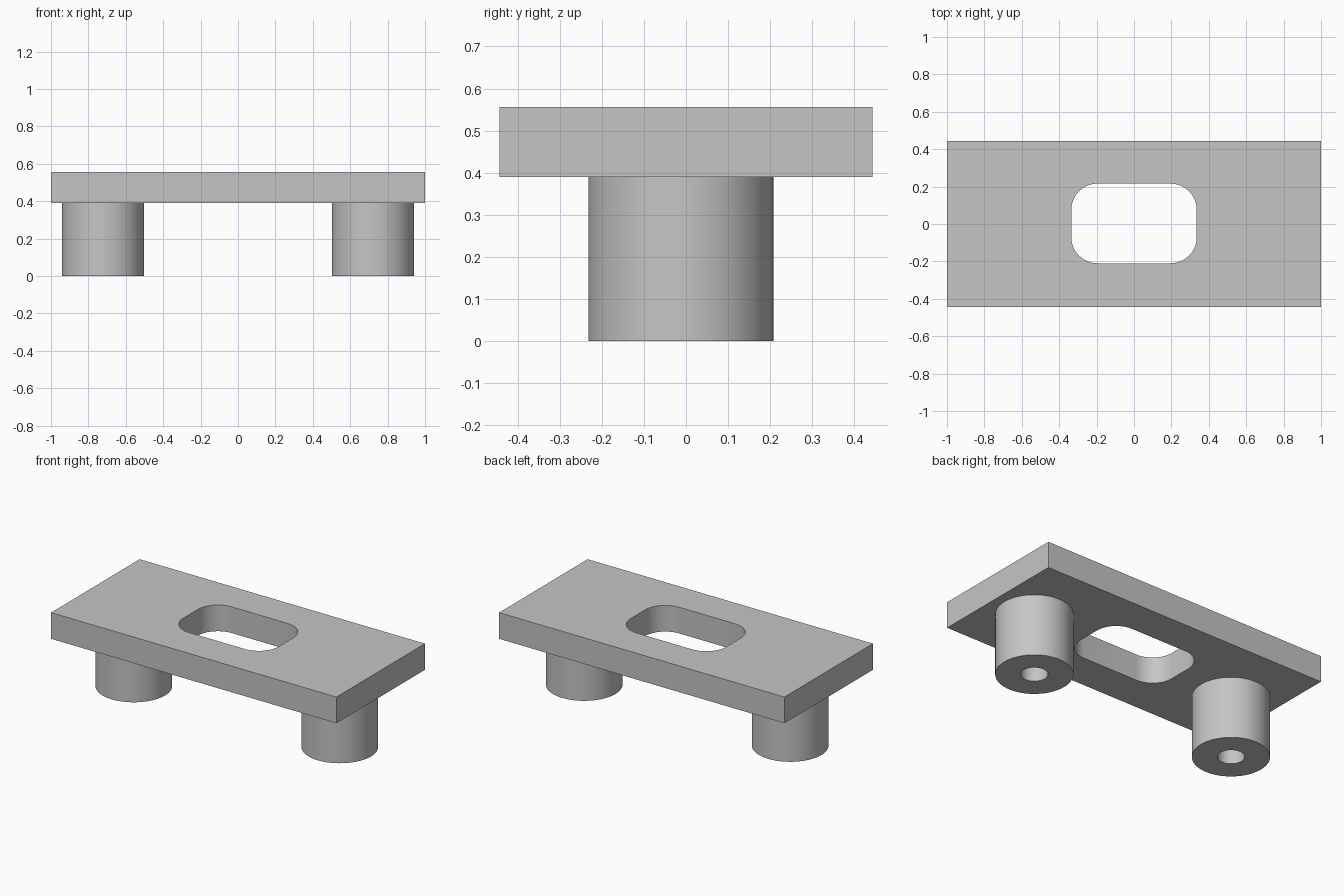
import bpy
import bmesh
from math import cos, sin, pi, radians
from mathutils import Vector

cube = bpy.data.objects.get("Cube")
if cube:
    bpy.data.objects.remove(cube, do_unlink=True)

PLATE_BOTTOM, PLATE_TOP = 0.39, 0.556
HALF_X, HALF_Y = 1.0, 0.443

grey = bpy.data.materials.new("plain grey")
grey.use_nodes = True
colour = (0.56, 0.56, 0.56, 1)
grey.diffuse_color = colour
grey.node_tree.nodes["Principled BSDF"].inputs["Base Color"].default_value = colour


def finish(bm, name):
    """Turn a bmesh into a named, shaded object."""
    bmesh.ops.recalc_face_normals(bm, faces=bm.faces)
    mesh = bpy.data.meshes.new(name)
    bm.to_mesh(mesh)
    bm.free()
    mesh.materials.append(grey)
    obj = bpy.data.objects.new(name, mesh)
    bpy.context.collection.objects.link(obj)
    bpy.ops.object.select_all(action="DESELECT")
    obj.select_set(True)
    bpy.context.view_layer.objects.active = obj
    bpy.ops.object.shade_smooth_by_angle(angle=radians(30))
    return obj


def rounded_rectangle(half_x, half_y, radius, steps, centre_y=0):
    """Outline points, anticlockwise from the right side."""
    points = []
    for quarter, (sx, sy) in enumerate([(1, 1), (-1, 1), (-1, -1), (1, -1)]):
        for i in range(steps + 1):
            a = (quarter + i / steps) * pi / 2
            points.append((sx * (half_x - radius) + radius * cos(a),
                           centre_y + sy * (half_y - radius) + radius * sin(a)))
    return points


def add_loop(bm, points, z):
    verts = [bm.verts.new((x, y, z)) for x, y in points]
    return [bm.edges.new((verts[i - 1], verts[i])) for i in range(len(verts))]


# Flat top plate with a rounded slot through it
bm = bmesh.new()
corners = [(HALF_X, HALF_Y), (-HALF_X, HALF_Y), (-HALF_X, -HALF_Y), (HALF_X, -HALF_Y)]
slot = rounded_rectangle(0.335, 0.213, 0.14, 12, centre_y=0.003)
for outline in (corners, slot):
    lower = add_loop(bm, outline, PLATE_BOTTOM)
    upper = add_loop(bm, outline, PLATE_TOP)
    bmesh.ops.bridge_loops(bm, edges=lower + upper)
for z in (PLATE_BOTTOM, PLATE_TOP):
    rim = [e for e in bm.edges if all(abs(v.co.z - z) < 0.001 for v in e.verts)]
    bmesh.ops.triangle_fill(bm, edges=rim, use_beauty=True, normal=Vector((0, 0, 1)))
finish(bm, "top_plate")

# Round legs with a bore up to the plate, lathed from one profile
for name, x in (("right_leg", -0.722), ("left_leg", 0.722)):
    bm = bmesh.new()
    outer, bore = 0.22, 0.077
    profile = [(outer, PLATE_BOTTOM), (outer, 0), (bore, 0), (bore, PLATE_BOTTOM)]
    verts = [bm.verts.new((r, 0, z)) for r, z in profile]
    edges = [bm.edges.new(pair) for pair in zip(verts, verts[1:])]
    bmesh.ops.spin(bm, geom=verts + edges, cent=(0, 0, 0), axis=(0, 0, 1),
                   angle=2 * pi, steps=64)
    bmesh.ops.remove_doubles(bm, verts=bm.verts, dist=0.0005)
    leg = finish(bm, name)
    leg.location = (x, -0.012, 0)
